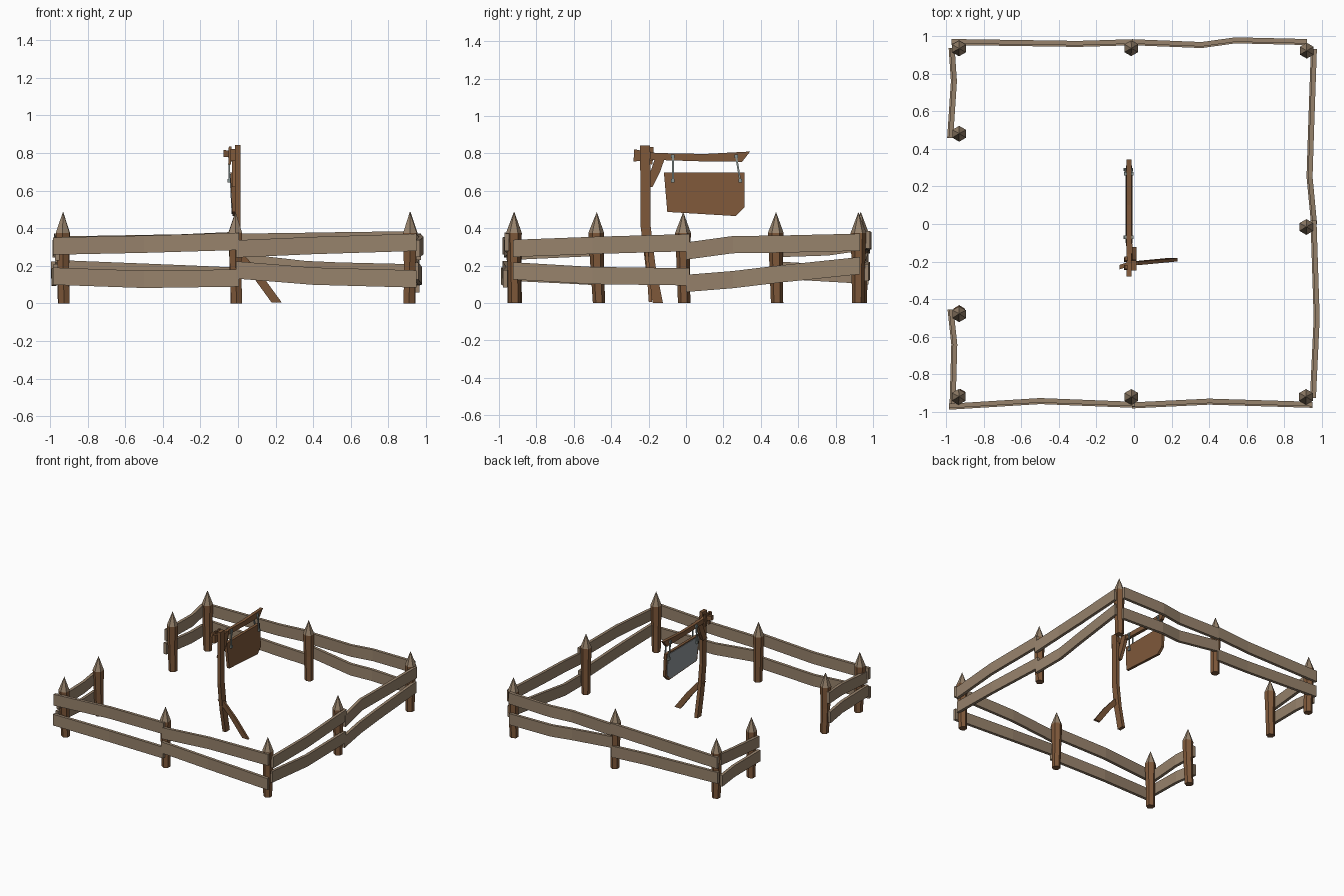
import bpy
import bmesh
from math import cos, sin, pi
from mathutils import Vector

cube = bpy.data.objects.get("Cube")
if cube:
    bpy.data.objects.remove(cube, do_unlink=True)


def material(name, r, g, b):
    mat = bpy.data.materials.new(name)
    mat.use_nodes = True
    mat.diffuse_color = (r, g, b, 1)
    mat.node_tree.nodes["Principled BSDF"].inputs["Base Color"].default_value = (r, g, b, 1)
    return mat


brown = material("brown_wood", .21, .098, .042)
weathered = material("weathered_wood", .31, .225, .15)
grey = material("grey_paint", .28, .31, .33)
metal = material("hook_metal", .25, .30, .29)


def loft(name, rings, *mats, split_z=None):
    """Skin rings of equal length; faces above split_z take the second material."""
    bm = bmesh.new()
    rows = [[bm.verts.new(p) for p in ring] for ring in rings]
    for low, high in zip(rows, rows[1:]):
        for i in range(len(low)):
            j = (i + 1) % len(low)
            bm.faces.new((low[i], low[j], high[j], high[i]))
    bm.faces.new(rows[0][::-1])
    bm.faces.new(rows[-1])
    bmesh.ops.remove_doubles(bm, verts=bm.verts, dist=.0001)
    bmesh.ops.recalc_face_normals(bm, faces=bm.faces)
    if split_z:
        for f in bm.faces:
            f.material_index = int(f.calc_center_median().z > split_z)
    mesh = bpy.data.meshes.new(name)
    bm.to_mesh(mesh)
    bm.free()
    for mat in mats:
        mesh.materials.append(mat)
    obj = bpy.data.objects.new(name, mesh)
    bpy.context.collection.objects.link(obj)
    return obj


def stick(name, path, side, up, mat):
    """Rectangular timber along a path; side and up are half-size vectors."""
    side, up = Vector(side), Vector(up)
    rings = []
    for p in path:
        p = Vector(p)
        rings.append([p - side - up, p + side - up, p + side + up, p - side + up])
    return loft(name, rings, mat)


def fence_post(name, x, y, lean_x, lean_y):
    # Six-sided shaft with a pointed, bare wood tip
    rings = []
    for z, r, lean in ((0, .033, 0), (.2, .036, .7), (.375, .042, 1), (.487, 0, .8)):
        cx, cy = x + lean_x * lean, y + lean_y * lean
        rings.append([Vector((cx + r * cos(k * pi / 3 + pi / 6),
                              cy + r * sin(k * pi / 3 + pi / 6), z)) for k in range(6)])
    return loft(name, rings, brown, weathered, split_z=.38)


def fence_span(name, along_x, plan, upper, lower):
    """Two warped rails; plan holds (distance along, offset), then rail heights."""
    side = (0, .012, 0) if along_x else (.012, 0, 0)
    for label, heights, warp in (("upper", upper, .004), ("lower", lower, -.004)):
        path = []
        for (a, off), z in zip(plan, heights):
            off += warp
            path.append((a, off, z) if along_x else (off, a, z))
        stick(f"{name}_{label}_rail", path, side, (0, 0, .046), weathered)


# Fence posts
for name, x, y, lx, ly in (
        ("front_right_post", -.925, -.91, -.008, -.01),
        ("front_middle_post", -.008, -.92, -.006, 0),
        ("front_left_post", .91, -.915, .005, -.005),
        ("left_middle_post", .915, -.01, .002, -.006),
        ("back_left_post", .915, .92, .004, .002),
        ("back_middle_post", -.01, .935, -.005, 0),
        ("back_right_post", -.925, .93, -.006, .004),
        ("back_gate_post", -.93, .487, 0, -.007),
        ("front_gate_post", -.93, -.465, 0, -.015)):
    fence_post(name, x, y, lx, ly)

# Rails between the posts
fence_span("front_right", True, ((-.985, -.972), (-.5, -.942), (.005, -.962)),
           (.305, .315, .33), (.145, .128, .135))
fence_span("front_left", True, ((-.01, -.965), (.4, -.945), (.95, -.962)),
           (.29, .308, .325), (.178, .145, .13))
fence_span("back_right", True, ((-.97, .968), (-.3, .958), (-.005, .967)),
           (.31, .322, .335), (.185, .158, .145))
fence_span("back_left", True, ((-.01, .967), (.36, .952), (.54, .977), (.92, .968)),
           (.325, .33, .333, .338), (.222, .18, .172, .163))
fence_span("left_front", False, ((-.925, .952), (-.5, .972), (.02, .955)),
           (.292, .308, .323), (.172, .147, .14))
fence_span("left_back", False, ((0, .958), (.25, .934), (.5, .942), (.93, .957)),
           (.278, .312, .315, .325), (.105, .125, .155, .2))
fence_span("right_front", False, ((-.96, -.965), (-.64, -.956), (-.455, -.976)),
           (.275, .29, .298), (.165, .15, .14))
fence_span("right_back", False, ((.457, -.978), (.76, -.958), (.935, -.97)),
           (.29, .3, .325), (.178, .16, .15))

# Crooked sign post with its slanted leg
stick("sign_post", ((-.002, -.15, 0), (-.002, -.19, .2), (-.002, -.217, .42),
                    (-.002, -.216, .62), (-.002, -.22, .842)),
      (.014, 0, 0), (0, .027, 0), brown)
stick("sign_leg", ((.205, -.19, .006), (.1, -.2, .15), (-.005, -.21, .27)),
      (.027, 0, 0), (0, .009, 0), brown)

# Arm, diagonal brace and lashing pieces at the joint
arm = [(-.28, .757), (-.16, .765), (.1, .757), (.3, .755), (.343, .81),
       (.1, .797), (-.16, .802), (-.278, .822)]
loft("sign_arm", [[Vector((x, y, z)) for y, z in arm] for x in (-.039, -.014)], brown)
stick("sign_brace", ((-.02, -.205, .62), (-.02, -.165, .7), (-.02, -.13, .8)),
      (.013, 0, 0), (0, .026, 0), brown)
stick("joint_peg", ((-.078, -.23, .798), (.012, -.2, .79)),
      (0, .012, 0), (0, 0, .018), brown)
for y in (-.235, -.19):
    stick("joint_slat", ((-.045, y, .74), (-.042, y + .006, .835)),
          (.007, 0, 0), (0, .011, 0), brown)

# Hanging board with a painted face
board = [(-.1, .487), (.265, .465), (.312, .51), (.312, .697), (-.118, .697)]
centre_y, centre_z = .1, .59


def outline(shift, scale):
    ring = []
    for y, z in board:
        z = centre_z + (z - centre_z) * scale
        ring.append(Vector((shift - (z - centre_z) * .05, centre_y + (y - centre_y) * scale, z)))
    return ring


loft("sign_board", [outline(-.036, 1), outline(-.014, 1)], brown)
loft("sign_painted_face", [outline(-.04, .92), outline(-.035, .92)], grey)

# Metal hangers on both faces, pinned to arm and board
for y, drift in ((-.07, 0), (.268, .022)):
    top, low = Vector((-.028, y, .785)), Vector((-.03, y + drift, .653))
    for x in (-.018, .018):
        offset = Vector((x, 0, 0))
        stick("hanger_rod", (top + offset, low + offset),
              (.004, 0, 0), (0, .005, 0), metal)
    for pin in (top, low):
        reach = Vector((.026, 0, 0))
        stick("hanger_pin", (pin - reach, pin + reach),
              (0, .009, 0), (0, 0, .009), metal)
